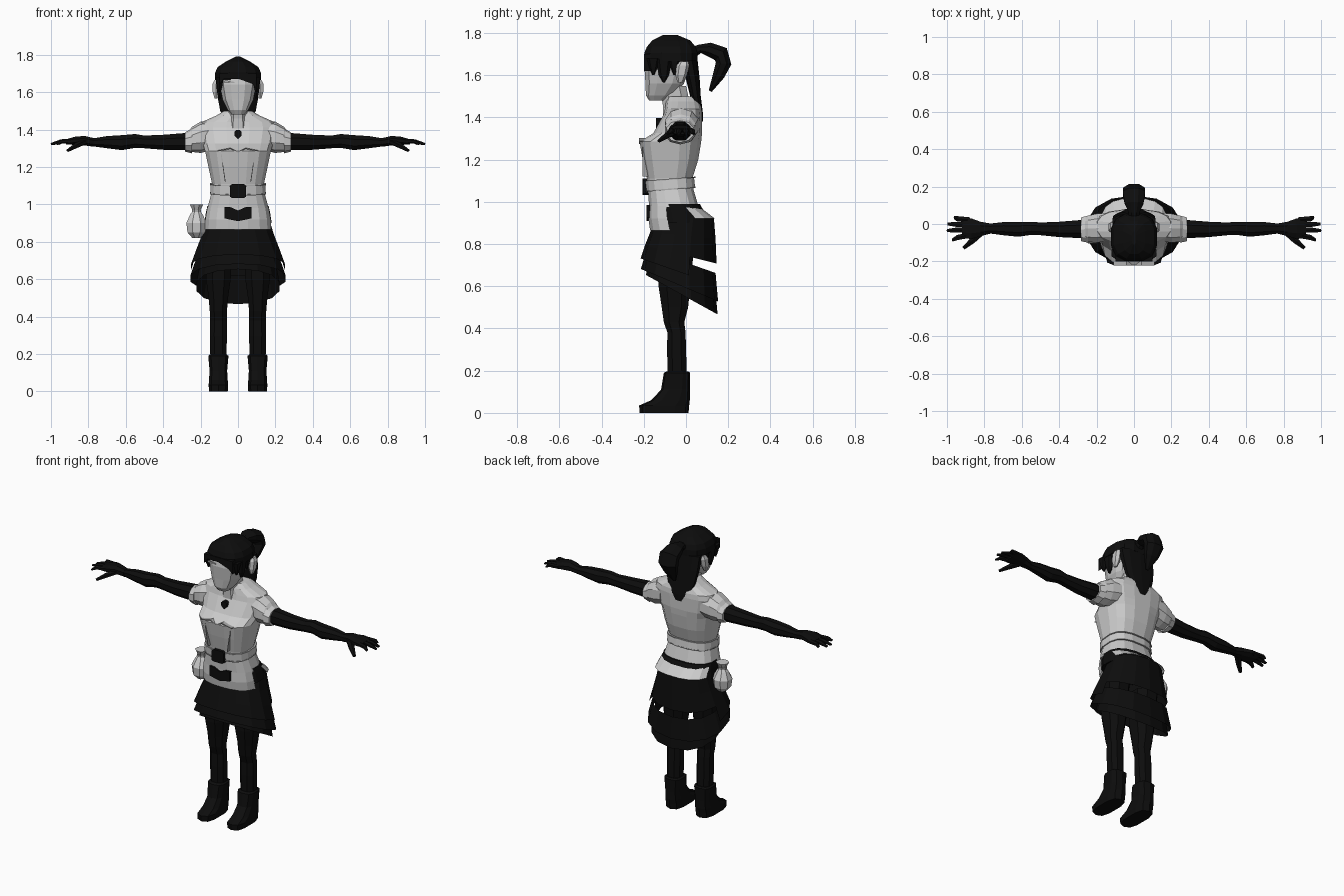
import bpy, bmesh, math
from mathutils import Vector


def material(name, value):
    m = bpy.data.materials.new(name)
    m.diffuse_color = (value, value, value, 1)
    return m


BLACK = material("black_cloth", 0.004)
SHIRT = material("pale_cloth", 0.6)
SKIN = material("pale_skin", 0.56)
TRIM = material("grey_trim", 0.42)


def finish(name, bm, mat, keep=None, mirror=False):
    """Store a mesh as an object, dropping faces the rule rejects."""
    bmesh.ops.recalc_face_normals(bm, faces=bm.faces)
    if keep:
        bad = [f for f in bm.faces if not keep(f.calc_center_median())]
        bmesh.ops.delete(bm, geom=bad, context='FACES')
    me = bpy.data.meshes.new(name)
    bm.to_mesh(me)
    bm.free()
    me.materials.append(mat)
    ob = bpy.data.objects.new(name, me)
    bpy.context.collection.objects.link(ob)
    if mirror:
        ob.modifiers.new("mirror", 'MIRROR').use_mirror_merge = False
    return ob


def outline(n, e):
    """Unit rounded-box outline scaled to touch its bounds."""
    f = lambda c: math.copysign(abs(c) ** (2 / e), c)
    pts = [(f(math.cos((i + .5) * math.tau / n)), f(math.sin((i + .5) * math.tau / n))) for i in range(n)]
    mu, mv = max(p[0] for p in pts), max(p[1] for p in pts)
    return [(u / mu, v / mv) for u, v in pts]


def skin_rings(bm, rings, caps):
    rows = [[bm.verts.new(p) for p in r] for r in rings]
    n = len(rows[0])
    for a, b in zip(rows, rows[1:]):
        for i in range(n):
            j = (i + 1) % n
            bm.faces.new((a[i], a[j], b[j], b[i]))
    if caps:
        bm.faces.new(rows[0])
        bm.faces.new(rows[-1])


def loft_z(name, mat, rows, n=12, e=2.4, cx=0, caps=True, **kw):
    """Rows are (z, half width, front y, back y, optional slope)."""
    bm, rings = bmesh.new(), []
    for z, hw, y0, y1, *k in rows:
        c, r, s = (y0 + y1) / 2, (y1 - y0) / 2, (k[0] if k else 0)
        rings.append([(cx + u * hw, c + v * r, z + s * v * r) for u, v in outline(n, e)])
    skin_rings(bm, rings, caps)
    return finish(name, bm, mat, **kw)


def loft_x(name, mat, rows, n=8, e=2.2, **kw):
    """Rows are (x, front y, back y, low z, high z)."""
    bm, rings = bmesh.new(), []
    for x, y0, y1, z0, z1 in rows:
        rings.append([(x, (y0 + y1) / 2 + u * (y1 - y0) / 2, (z0 + z1) / 2 + v * (z1 - z0) / 2)
                      for u, v in outline(n, e)])
    skin_rings(bm, rings, True)
    return finish(name, bm, mat, mirror=True, **kw)


def tube(name, mat, rows, side, n=6, **kw):
    """Rows are (x, y, z, width along side, thickness)."""
    bm, rings, side = bmesh.new(), [], Vector(side)
    pts = [Vector(r[:3]) for r in rows]
    for i, r in enumerate(rows):
        t = pts[min(i + 1, len(pts) - 1)] - pts[max(i - 1, 0)]
        up = t.cross(side).normalized()
        rings.append([pts[i] + side * u * r[3] + up * v * r[4] for u, v in outline(n, 2)])
    skin_rings(bm, rings, True)
    return finish(name, bm, mat, **kw)


def plate(name, mat, pts, y, depth, **kw):
    """Front-facing prism from an x, z outline."""
    bm = bmesh.new()
    skin_rings(bm, [[(x, y, z) for x, z in pts], [(x, y + depth, z) for x, z in pts]], True)
    return finish(name, bm, mat, **kw)


# Head, neck, ears
loft_z("head", SKIN, [(1.48, .035, -.175, -.1), (1.505, .055, -.19, -.06), (1.56, .082, -.192, -.01),
                      (1.64, .098, -.197, .02), (1.72, .095, -.18, .02)], e=2.8)
loft_z("neck", SKIN, [(1.4, .06, -.11, .04), (1.46, .05, -.11, .02), (1.55, .05, -.125, 0)], n=8)
loft_z("ear", SKIN, [(1.565, .008, -.04, -.015), (1.6, .018, -.05, .005), (1.645, .018, -.045, .015),
                     (1.665, .008, -.03, .01)], n=6, cx=.117, mirror=True)
plate("brow", TRIM, [(-.075, 1.652), (-.02, 1.648), (-.02, 1.655), (-.07, 1.664)], -.2, .008)

# Hair: cap, fringe, side locks, back curtain, ponytail
loft_z("hair_cap", BLACK, [(1.665, .122, -.19, .055), (1.705, .122, -.198, .055), (1.735, .108, -.185, .045),
                           (1.765, .062, -.16, .02), (1.79, .012, -.11, -.04)], e=2.6)
plate("fringe", BLACK, [(-.1, 1.7), (-.1, 1.64), (-.075, 1.672), (0, 1.672), (.075, 1.645), (.1, 1.62), (.1, 1.7)],
      -.2, .035)
for i, (y, w, z) in enumerate([(-.155, .033, 1.6), (-.105, .04, 1.565), (-.055, .03, 1.6)]):
    loft_z(f"side_lock_{i + 1}", BLACK, [(z, .006, y - .004, y + .004), (z + .035, .014, y - w * .6, y + w * .6),
                                         (1.68, .022, y - w, y + w)], n=6, cx=.098, mirror=True)
loft_z("back_hair", BLACK, [(1.38, .025, .06, .08), (1.42, .065, .045, .08), (1.5, .095, .02, .07),
                            (1.58, .11, 0, .065), (1.67, .115, -.03, .055)], n=10)
tube("ponytail", BLACK, [(0, .02, 1.7, .035, .03), (0, .065, 1.725, .03, .02), (0, .11, 1.722, .05, .033),
                         (0, .165, 1.7, .06, .04), (0, .178, 1.655, .06, .037), (0, .155, 1.6, .045, .028),
                         (0, .115, 1.525, .01, .008)], (1, 0, 0), n=8)

# Torso, belt and shirt tails
loft_z("shirt", SHIRT, [(.975, .165, -.175, .06), (1.06, .142, -.18, .035), (1.11, .139, -.185, .03),
                        (1.2, .158, -.205, .058), (1.285, .176, -.22, .072), (1.325, .188, -.155, .076),
                        (1.41, .205, -.108, .077), (1.44, .195, -.1, .074), (1.475, .115, -.095, .066),
                        (1.5, .075, -.085, .055)], n=16, e=2.7)
loft_z("belt", SHIRT, [(1.062, .148, -.187, .043, .08), (1.106, .146, -.192, .038, .08)], n=16, e=2.7)
for i, z in enumerate((1.06, 1.107)):
    loft_z(f"belt_edge_{i + 1}", TRIM, [(z - .003, .149, -.19, .044, .08), (z + .003, .149, -.191, .044, .08)],
           n=16, e=2.7)
loft_z("front_tail", SHIRT, [(.98, .165, -.176, .06), (.92, .175, -.178, .08), (.865, .178, -.17, .1)],
       n=16, e=2.7, caps=False, keep=lambda c: c.y < -.1)
loft_z("back_tail", SHIRT, [(.972, .165, -.12, .07), (.92, .176, -.12, .138)],
       n=16, e=2.5, caps=False, keep=lambda c: c.y > .02)
loft_z("waistband", BLACK, [(.9, .18, -.15, .09), (.955, .172, -.155, .085), (.99, .164, -.16, .066)], n=16, e=2.5)
plate("belt_buckle", BLACK, [(-.042, 1.04), (-.03, 1.033), (.03, 1.033), (.042, 1.04), (.042, 1.1), (.03, 1.11),
                             (-.03, 1.11), (-.042, 1.1)], -.205, .03)
plate("lower_buckle", BLACK, [(-.072, .925), (0, .91), (.072, .925), (.072, .985), (.04, .985), (0, .967),
                              (-.04, .985), (-.072, .985)], -.186, .02)
plate("pendant", BLACK, [(0, 1.348), (.02, 1.368), (.02, 1.388), (.01, 1.397), (-.01, 1.397), (-.02, 1.388),
                         (-.02, 1.368)], -.142, .03)
# Stitched bodice seams: two uprights and a dipped neckline
plate("bodice_seam", TRIM, [(.066, 1.12), (.07, 1.12), (.092, 1.27), (.088, 1.27)], -.207, .03, mirror=True)
plate("neckline_seam", TRIM, [(0, 1.275), (.04, 1.296), (.11, 1.283), (.11, 1.288), (.04, 1.302), (0, 1.281)],
      -.222, .03, mirror=True)

# Sleeves, gloved arms, hands
loft_x("sleeve", SHIRT, [(.14, -.09, .06, 1.29, 1.45), (.2, -.1, .055, 1.275, 1.442), (.245, -.095, .045, 1.28, 1.415),
                         (.262, -.085, .035, 1.288, 1.395)], n=10)
loft_x("sleeve_cuff", SHIRT, [(.245, -.1, .045, 1.272, 1.405), (.283, -.092, .035, 1.282, 1.385)], n=10)
loft_x("arm", BLACK, [(.2, -.075, .025, 1.29, 1.385), (.3, -.075, .02, 1.29, 1.38), (.4, -.07, .012, 1.292, 1.372),
                      (.5, -.06, .008, 1.3, 1.368), (.55, -.058, .012, 1.302, 1.376), (.62, -.068, .012, 1.29, 1.37),
                      (.7, -.06, .01, 1.3, 1.365), (.79, -.048, 0, 1.312, 1.35)])
loft_x("palm", BLACK, [(.77, -.052, .003, 1.308, 1.354), (.82, -.065, .012, 1.315, 1.366),
                       (.87, -.08, .03, 1.318, 1.362), (.92, -.075, .036, 1.32, 1.348)])
for i, (y0, y1, x1) in enumerate([(.022, .034, .96), (-.004, 0, .995), (-.03, -.035, 1.0), (-.06, -.085, .97)]):
    tube(f"finger_{i + 1}", BLACK, [(.88, y0, 1.338, .014, .013), (.945, (y0 + y1) / 2, 1.336, .014, .012),
                                    (x1, y1, 1.322, .008, .006)], (0, 1, 0), mirror=True)
tube("thumb", BLACK, [(.82, -.045, 1.335, .02, .016), (.865, -.09, 1.315, .016, .015),
                      (.91, -.128, 1.288, .009, .008)], (.7, .7, 0), mirror=True)

# Tiered skirt with a hem that dips at the back
loft_z("skirt_top_tier", BLACK, [(.925, .166, -.13, .132), (.84, .19, -.17, .14, -.1), (.75, .222, -.195, .145, -.25),
                                 (.668, .25, -.215, .15, -.35)], n=14, e=2.2, keep=lambda c: c.z > .7)
loft_z("skirt_middle_tier", BLACK, [(.72, .215, -.185, .14, -.35), (.605, .253, -.214, .152, -.42)],
       n=14, e=2.2, caps=False)
loft_z("skirt_under_tier", BLACK, [(.68, .2, -.17, .135, -.4), (.56, .222, -.19, .15, -.55)],
       n=14, e=2.2, caps=False)

# Legs and boots
loft_z("leg", BLACK, [(.15, .042, -.085, .005), (.3, .046, -.09, 0), (.38, .045, -.088, -.002),
                      (.43, .046, -.105, -.008), (.5, .052, -.115, .01), (.6, .066, -.13, .02),
                      (.8, .075, -.13, .04)], n=8, cx=.105, mirror=True)
loft_z("boot", BLACK, [(0, .05, -.22, .012), (.035, .052, -.222, .015), (.06, .05, -.165, .018),
                       (.11, .047, -.118, .018), (.19, .054, -.105, .02), (.197, .045, -.09, .01)],
       n=10, e=3, cx=.105, mirror=True)

# Drawstring pouch on the hip
loft_z("pouch", SHIRT, [(.82, .022, -.075, -.025), (.85, .048, -.1, 0), (.9, .054, -.105, .005),
                        (.945, .034, -.08, -.02), (.965, .02, -.068, -.032), (1.0, .036, -.085, -.015)],
       n=8, e=2, cx=-.222)
loft_z("pouch_cord", TRIM, [(.958, .025, -.073, -.027), (.97, .025, -.073, -.027)], n=8, e=2, cx=-.222)
